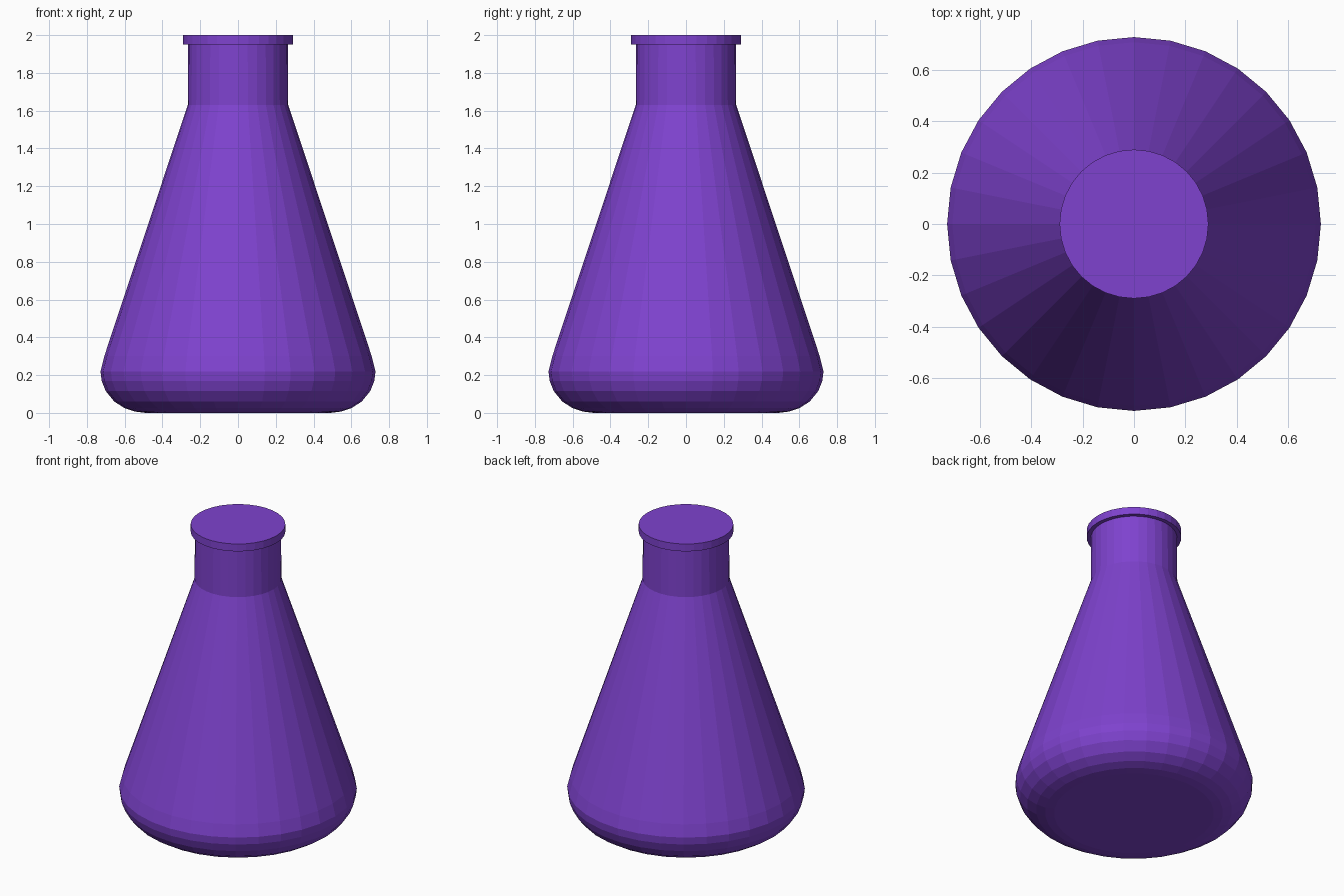
import bpy, bmesh
from math import cos, sin, tau

if "Cube" in bpy.data.objects:
    bpy.data.objects.remove(bpy.data.objects["Cube"])

SIDES = 32

mat = bpy.data.materials.new("purple_glass")
mat.diffuse_color = (0.21, 0.055, 0.62, 1)
mat.use_nodes = True
mat.node_tree.nodes["Principled BSDF"].inputs["Base Color"].default_value = mat.diffuse_color


def lathe(name, profile):
    """Revolve (radius, height) points around z and cap both ends."""
    bm = bmesh.new()
    rings = [[bm.verts.new((r * cos(tau * i / SIDES), r * sin(tau * i / SIDES), z))
              for i in range(SIDES)] for r, z in profile]
    for low, high in zip(rings, rings[1:]):
        for i in range(SIDES):
            j = (i + 1) % SIDES
            bm.faces.new((low[i], low[j], high[j], high[i]))
    bm.faces.new(rings[0][::-1])
    bm.faces.new(rings[-1])
    mesh = bpy.data.meshes.new(name)
    bm.to_mesh(mesh)
    bm.free()
    mesh.materials.append(mat)
    obj = bpy.data.objects.new(name, mesh)
    bpy.context.collection.objects.link(obj)
    return obj


# Flask: flat bottom, rounded base, cone, straight neck and closed rim
lathe("flask", [
    (0.49, 0.0), (0.545, 0.007), (0.60, 0.025), (0.655, 0.06), (0.70, 0.115),
    (0.722, 0.17), (0.728, 0.22), (0.708, 0.30),
    (0.266, 1.63), (0.264, 1.95),
    (0.29, 1.95), (0.29, 2.0),
])
